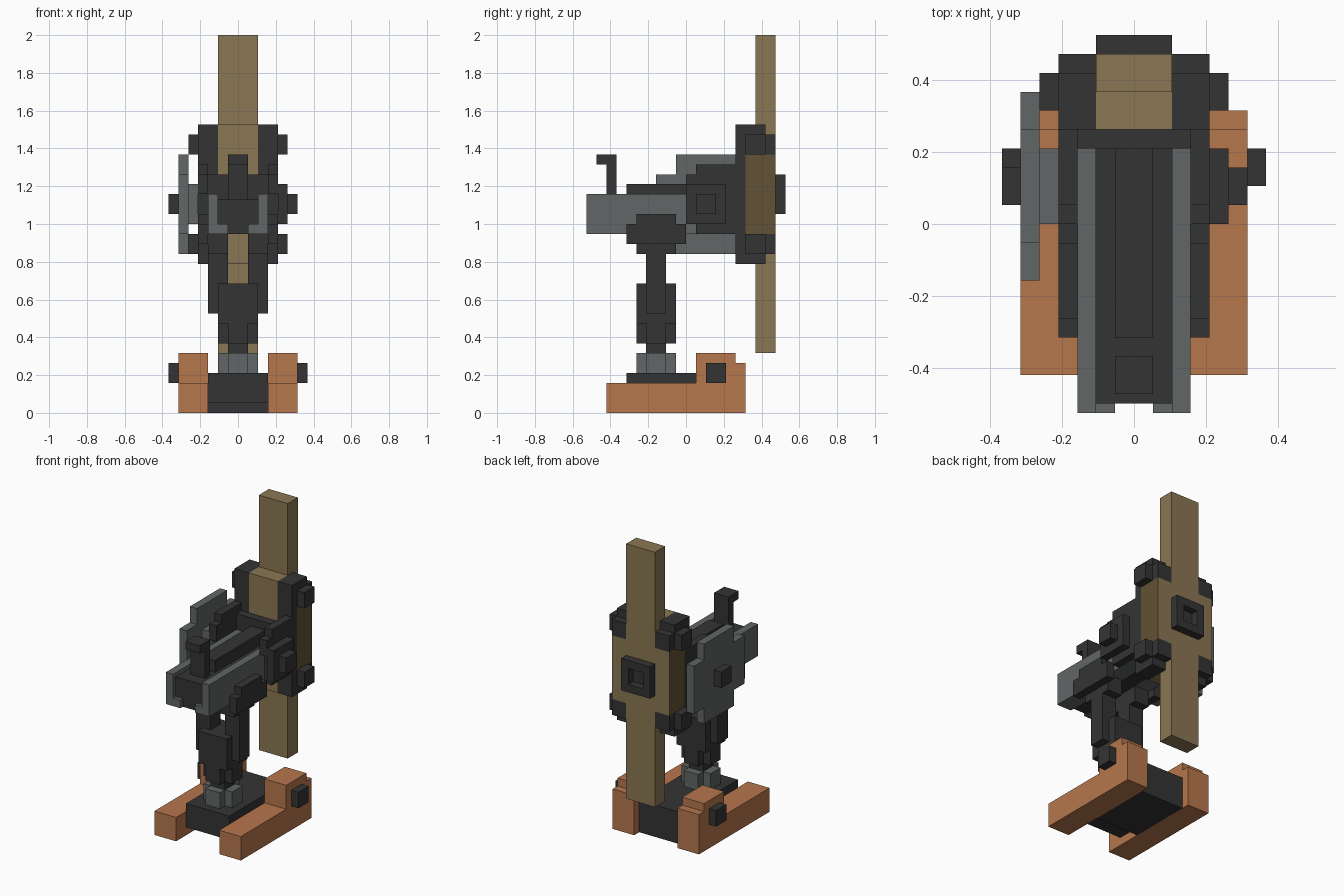
import bpy
import bmesh

U = 2 / 38  # one block of the grid the model is built on

cube = bpy.data.objects.get("Cube")
if cube:
    bpy.data.objects.remove(cube, do_unlink=True)


def material(name, r, g, b):
    m = bpy.data.materials.new(name)
    m.use_nodes = True
    m.diffuse_color = (r, g, b, 1)
    m.node_tree.nodes["Principled BSDF"].inputs["Base Color"].default_value = (r, g, b, 1)
    return m


DARK = material("charcoal", .034, .034, .034)
GREY = material("steel grey", .122, .133, .133)
TAN = material("tan wood", .258, .184, .087)
OLIVE = material("dark tan", .119, .084, .036)
ORANGE = material("orange clay", .47, .184, .074)


def part(name, mat, *boxes, mirror=False):
    """One object from boxes given as (x0, x1, y0, y1, z0, z1) in blocks."""
    bm = bmesh.new()
    for x0, x1, y0, y1, z0, z1 in boxes:
        verts = bmesh.ops.create_cube(bm, size=1)["verts"]
        for v in verts:
            v.co.x = (x0 if v.co.x < 0 else x1) * U
            v.co.y = (y0 if v.co.y < 0 else y1) * U
            v.co.z = (z0 if v.co.z < 0 else z1) * U
    mesh = bpy.data.meshes.new(name)
    bm.to_mesh(mesh)
    bm.free()
    mesh.materials.append(mat)
    obj = bpy.data.objects.new(name, mesh)
    bpy.context.collection.objects.link(obj)
    if mirror:
        obj.modifiers.new("Mirror", 'MIRROR').use_mirror_merge = False
    return obj


# Base: two runners, the plate between them and the axle ends
part("base_runners", ORANGE, (3, 6, -8, 6, 0, 3), (3, 6, 1, 5, 3, 6),
     (3, 6, 5, 6, 3, 5), mirror=True)
part("base_plate", DARK, (-3, 3, -6, 5, 1, 4), (-3, 3, -3, 5, 0, 1))
part("base_axle_ends", DARK, (6, 7, 2, 4, 3, 5), mirror=True)

# Pedestal
part("pedestal_collar", GREY, (-2, 2, -4, -2, 4, 6), (-1, 1, -5, -1, 4, 6))
part("pedestal_post", DARK, (-1, 1, -4, -2, 6, 7), (-1, 1, -5, -1, 7, 9),
     (-2, 2, -4, -2, 7, 9), (-2, 2, -5, -1, 9, 13))
part("fork_arms", DARK, (2, 3, -4, -2, 10, 13), (1, 3, -4, -2, 13, 16),
     (1, 3, -5, -1, 16, 18), mirror=True)
part("fork_cheeks", DARK, (3, 4, -6, 0, 17, 19), (3, 4, -5, -1, 19, 20), mirror=True)

# Trough with its core, top bar and front sight
part("trough_sides", GREY, (2, 3, -10, 4, 18, 22), (1, 2, -10, 4, 18, 19), mirror=True)
part("trough_core", DARK, (-2, 2, -9.5, 4, 19, 21.5), (-1, 1, -9.5, 4, 18, 19))
part("top_bar", DARK, (-1, 1, -6, 4, 21.5, 23))
part("front_sight", DARK, (-1, 1, -8, -7, 21.5, 26), (-1, 1, -9, -8, 25, 26))

# Rear housing
part("housing_sides", DARK, (3, 4, 1, 5, 18, 25), (3, 4, 0, 1, 22, 24), mirror=True)
part("housing_back", DARK, (-3, 3, 4, 5, 18, 24))

# Side shield on the right, hubs and pivots
part("side_shield", GREY, (-6, -5, -1, 5, 16, 26), (-6, -5, -3, -1, 18, 24),
     (-6, -5, 5, 7, 18, 24))
part("right_hub", GREY, (-5, -4, 0, 4, 19, 23))
part("right_pivot", DARK, (-7, -6, 1, 3, 20, 22))
part("left_hub", DARK, (4, 5, 0, 4, 19, 23))
part("left_pivot", DARK, (5, 6, 1, 3, 20, 22))

# Rear frame: dark front, stepped corner clamps, tan filling
part("frame_front", DARK, (2, 4, 5, 6, 18, 26), mirror=True)
part("corner_clamps", DARK,
     (2, 4, 5, 8, 26, 29), (2, 4, 8, 9, 26, 28), (4, 5, 6, 8, 26, 28),
     (2, 4, 5, 8, 15, 18), (2, 4, 8, 9, 16, 18), (4, 5, 6, 8, 16, 18), mirror=True)
part("frame_centre", TAN, (-2, 2, 5, 7, 15, 29))
panels = part("frame_panels", TAN, (2, 4, 6, 9, 18, 26), mirror=True)
panels.data.materials.append(OLIVE)
for face in panels.data.polygons:
    face.material_index = int(abs(face.normal.x) > .5)

# Tall upright plank and the square socket on its back
part("upright_plank", TAN, (-2, 2, 7, 9, 6, 38))
part("rear_socket", DARK, (1, 2, 9, 10, 20, 24), (0, 1, 9, 10, 20, 21),
     (0, 1, 9, 10, 23, 24), (0, 1, 9, 9.1, 21, 23), mirror=True)
